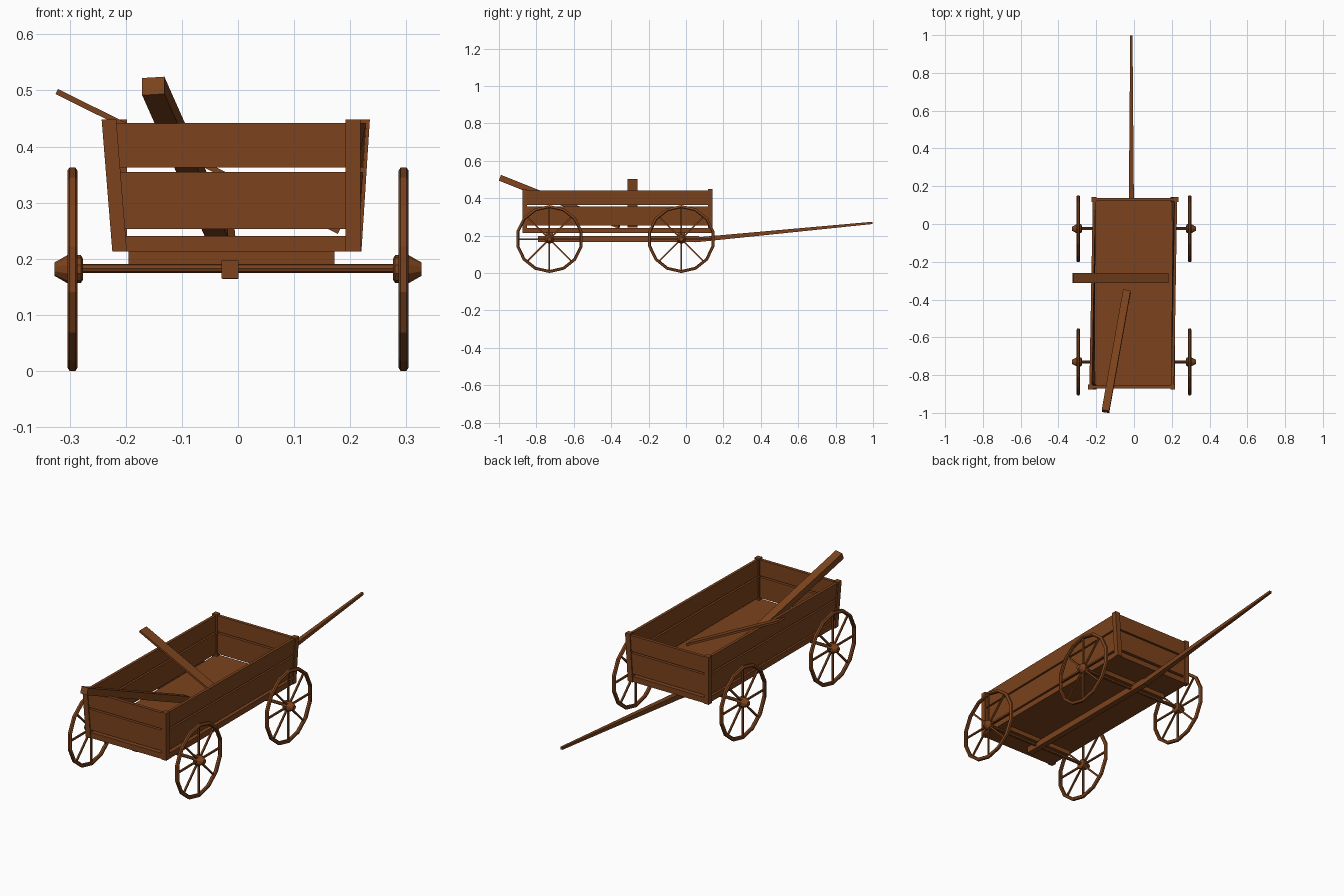
import bpy, bmesh
from math import pi, sin, cos
from mathutils import Vector, Matrix

if "Cube" in bpy.data.objects:
    bpy.data.objects.remove(bpy.data.objects["Cube"])

wood = bpy.data.materials.new("wood")
wood.diffuse_color = (0.2, 0.055, 0.012, 1)
wood.use_nodes = True
wood.node_tree.nodes["Principled BSDF"].inputs["Base Color"].default_value = wood.diffuse_color


def finish(name, bm):
    bmesh.ops.recalc_face_normals(bm, faces=bm.faces[:])
    me = bpy.data.meshes.new(name)
    bm.to_mesh(me)
    bm.free()
    me.materials.append(wood)
    ob = bpy.data.objects.new(name, me)
    bpy.context.collection.objects.link(ob)
    return ob


def loft(bm, rings, cap=True, closed=False):
    """Skin a list of equal-length point rings."""
    vs = [[bm.verts.new(p) for p in r] for r in rings]
    n = len(vs[0])
    pairs = list(zip(vs, vs[1:])) + ([(vs[-1], vs[0])] if closed else [])
    for a, b in pairs:
        for i in range(n):
            j = (i + 1) % n
            bm.faces.new((a[i], a[j], b[j], b[i]))
    if cap and not closed:
        bm.faces.new(vs[0])
        bm.faces.new(vs[-1])


def rect_loft(name, rings):
    bm = bmesh.new()
    loft(bm, rings)
    return finish(name, bm)


def box(name, x0, x1, y0, y1, z0, z1):
    return rect_loft(name, [[(x0, y0, z), (x1, y0, z), (x1, y1, z), (x0, y1, z)] for z in (z0, z1)])


def beam(name, a, b, side, wa, wb, ha, hb):
    """Tapered bar from a to b; side is the width direction."""
    a, b, side = Vector(a), Vector(b), Vector(side)
    d = (b - a).normalized()
    s = (side - d * side.dot(d)).normalized()
    u = s.cross(d)
    ring = lambda c, w, h: [c + s * i * w / 2 + u * j * h / 2
                            for i, j in ((-1, -1), (1, -1), (1, 1), (-1, 1))]
    return rect_loft(name, [ring(a, wa, ha), ring(b, wb, hb)])


def circle(x, r, n, y=0, z=0):
    return [(x, y + r * sin(2 * pi * i / n), z + r * cos(2 * pi * i / n)) for i in range(n)]


# Wheels, hubs and spokes
WX, WZ, R = 0.295, 0.1815, 0.1815


def wheel(name, y, side):
    bm = bmesh.new()
    rim = [(-.005, R), (.005, R), (.009, R - .006), (.009, R - .012),
           (.005, R - .016), (-.005, R - .016), (-.009, R - .012), (-.009, R - .006)]
    loft(bm, [circle(x, r, 14) for x, r in rim], closed=True)
    hub = [(-.019, .018), (-.015, .025), (.009, .025), (.032, .012)]
    loft(bm, [circle(x, r, 10) for x, r in hub])
    for k in range(8):
        rot = Matrix.Rotation(k * pi / 4, 3, 'X')
        loft(bm, [[rot @ Vector((x, w, z)) for x, w in
                   ((-.004, -.004), (.004, -.004), (.004, .004), (-.004, .004))]
                  for z in (.02, R - .012)])
    bmesh.ops.scale(bm, vec=(side, 1, 1), verts=bm.verts[:])
    bmesh.ops.translate(bm, vec=(side * WX, y, WZ), verts=bm.verts[:])
    finish(name, bm)


for label, y in (("front", -.73), ("rear", -.025)):
    wheel(label + "_left_wheel", y, -1)
    wheel(label + "_right_wheel", y, 1)
    bm = bmesh.new()
    loft(bm, [circle(x, .008, 8, y, .183) for x in (-.285, .285)])
    finish(label + "_axle", bm)
    box(label + "_bolster", -.195, .172, y - .02, y + .02, .19, .215)

# Centre beam and pulling tongue
box("centre_beam", -.029, .001, -.79, .07, .165, .197)
beam("tongue", (-.014, .05, .177), (-.014, .998, .268), (1, 0, 0), .028, .012, .026, .012)

# Bed floor
box("bed_floor", -.215, .217, -.87, .138, .213, .241)

# Corner posts: two upright, two leaning outwards
Y0, Y1, T, ZB, ZT = -.862, .13, .026, .213, .448
POSTS = {"front_left": (-.211, -.230, Y0), "front_right": (.205, .205, Y0),
         "rear_left": (-.211, -.211, Y1), "rear_right": (.207, .222, Y1)}


def post_x(key, z):
    b, t, _ = POSTS[key]
    return b + (t - b) * (z - ZB) / (ZT - ZB)


for key, (xb, xt, y) in POSTS.items():
    h = T / 2
    rect_loft(key + "_post", [[(x - h, y - h, z), (x + h, y - h, z), (x + h, y + h, z), (x - h, y + h, z)]
                              for x, z in ((xb, ZB), (xt, ZT))])

# Wall boards strung between the posts
for level, z0, z1 in (("lower", .253, .355), ("upper", .363, .442)):
    for side in ("left", "right"):
        t = .007
        rings = []
        for end, y in (("front_", Y0 - .01), ("rear_", Y1 + .01)):
            a, b = (post_x(end + side, z) for z in (z0, z1))
            rings.append([(a - t, y, z0), (a + t, y, z0), (b + t, y, z1), (b - t, y, z1)])
        rect_loft(f"{side}_{level}_board", rings)
    for end, y in (("front", Y0), ("rear", Y1)):
        l, r = end + "_left", end + "_right"
        rect_loft(f"{end}_{level}_board",
                  [[(post_x(k, z), y + dy, z) for dy, z in ((-.008, z0), (.008, z0), (.008, z1), (-.008, z1))]
                   for k in (l, r)])

# Loose planks lying in the bed
beam("cross_plank", (-.323, -.287, .498), (.18, -.287, .249), (0, 1, 0), .053, .053, .01, .01)
beam("long_plank", (-.151, -.992, .508), (-.038, -.355, .253), (1, 0, 0), .04, .04, .033, .033)
